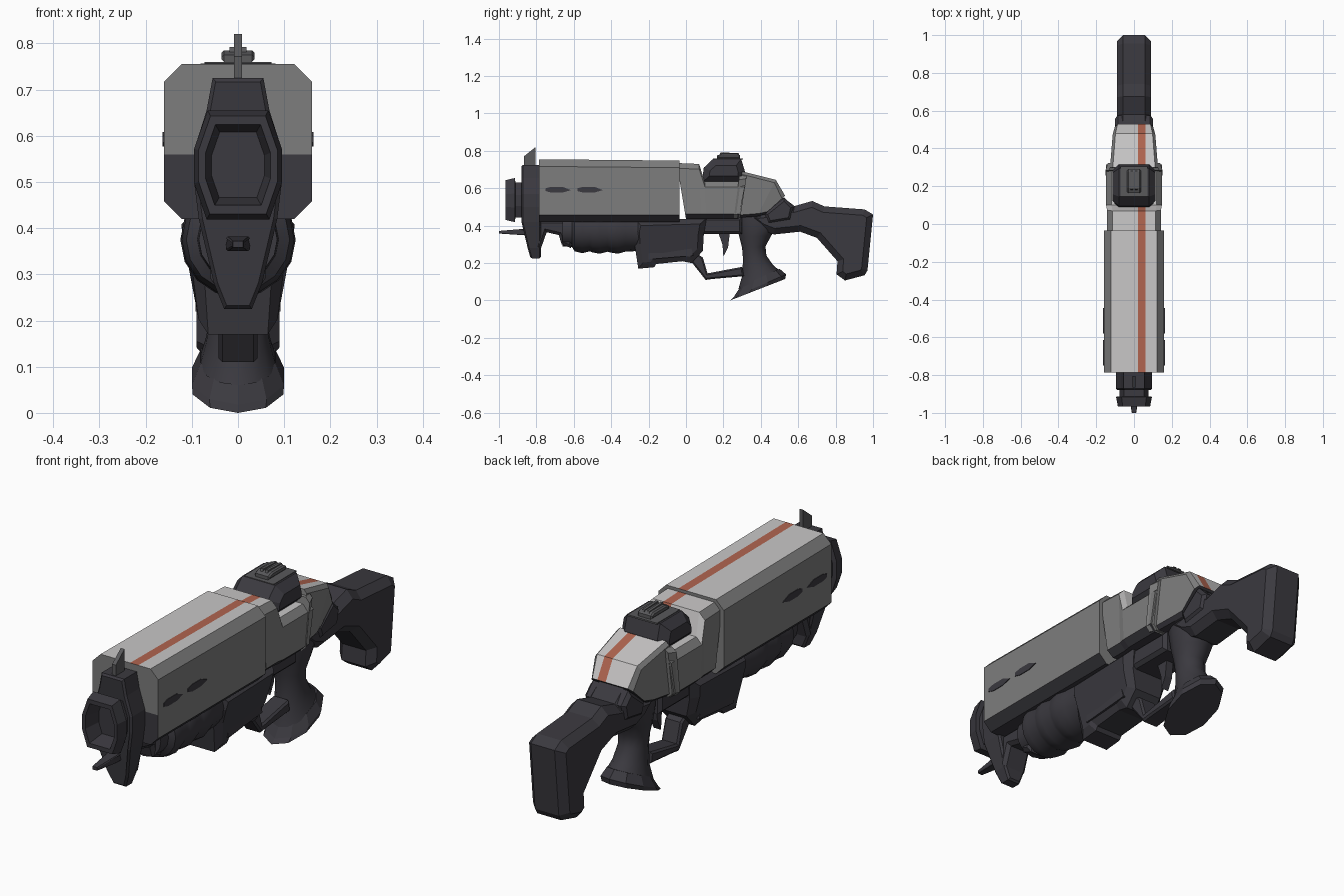
import bpy, bmesh, math
from mathutils import Vector

if "Cube" in bpy.data.objects:
    bpy.data.objects.remove(bpy.data.objects["Cube"])


def material(name, rgb):
    m = bpy.data.materials.new(name)
    m.diffuse_color = (*rgb, 1)
    m.use_nodes = True
    m.node_tree.nodes["Principled BSDF"].inputs["Base Color"].default_value = m.diffuse_color
    return m


MATS = [material("charcoal", (0.043, 0.041, 0.050)),
        material("mid grey", (0.205, 0.205, 0.205)),
        material("light grey", (0.58, 0.57, 0.57)),
        material("rust orange", (0.44, 0.13, 0.08)),
        material("gunmetal", (0.10, 0.10, 0.105))]
DARK, MID, LIGHT, STRIPE, GUN = range(5)
S0, S1 = 0.022, 0.062          # stripe limits in x


def finish(name, bm, mat=DARK, rule=None, smooth=False):
    bmesh.ops.recalc_face_normals(bm, faces=bm.faces)
    bm.normal_update()
    for f in bm.faces:
        f.material_index = rule(f) if rule else mat
    me = bpy.data.meshes.new(name)
    bm.to_mesh(me)
    bm.free()
    for m in MATS:
        me.materials.append(m)
    ob = bpy.data.objects.new(name, me)
    bpy.context.collection.objects.link(ob)
    if smooth:
        bpy.ops.object.select_all(action='DESELECT')
        ob.select_set(True)
        bpy.context.view_layer.objects.active = ob
        bpy.ops.object.shade_smooth_by_angle(angle=math.radians(40))
    return ob


def loft(name, rings, mat=DARK, rule=None, smooth=False, cut=None):
    """Skin a list of closed rings and cap both ends."""
    bm = bmesh.new()
    vs = [[bm.verts.new(p) for p in r] for r in rings]
    n = len(vs[0])
    for a, b in zip(vs, vs[1:]):
        for i in range(n):
            j = (i + 1) % n
            bm.faces.new((a[i], a[j], b[j], b[i]))
    bm.faces.new(vs[0])
    bm.faces.new(vs[-1])
    if cut is not None:
        bmesh.ops.bisect_plane(bm, geom=bm.verts[:] + bm.edges[:] + bm.faces[:],
                               plane_co=(0, 0, cut), plane_no=(0, 0, 1))
    return finish(name, bm, mat, rule, smooth)


def prism(name, pts, a, b, axis='x', mat=DARK, bevel=0, shape=None):
    """Extrude a (y,z) profile along x, or an (x,z) profile along y."""
    bm = bmesh.new()
    put = (lambda p, d: (d, p[0], p[1])) if axis == 'x' else (lambda p, d: (p[0], d, p[1]))
    lo = [bm.verts.new(put(p, a)) for p in pts]
    hi = [bm.verts.new(put(p, b)) for p in pts]
    caps = [bm.faces.new(lo), bm.faces.new(hi)]
    for i in range(len(pts)):
        j = (i + 1) % len(pts)
        bm.faces.new((lo[i], lo[j], hi[j], hi[i]))
    bmesh.ops.recalc_face_normals(bm, faces=bm.faces)
    if bevel:
        edges = list({e for f in caps for e in f.edges})
        bmesh.ops.bevel(bm, geom=edges, offset=bevel, segments=1, affect='EDGES')
    if shape:
        for v in bm.verts:
            v.co = shape(v.co)
    return finish(name, bm, mat)


def box(name, x, y0, y1, z0, z1, mat=DARK, bevel=0):
    return prism(name, [(y0, z0), (y1, z0), (y1, z1), (y0, z1)], -x, x, 'x', mat, bevel)


def mirror(pts):
    return pts + [(-x, z) for x, z in reversed(pts)]


# ---- plated shells: chamfered sections between a top and a bottom point
def section(top, bot, w, c):
    (yt, zt), (yb, zb) = top, bot
    h = zt - zb
    k = c / h
    outline = [(-w + c, 0), (w - c, 0), (w, k), (w, 1 - k), (w - c, 1),
               (S1, 1), (S0, 1), (-w + c, 1), (-w, 1 - k), (-w, k)]
    return [(x, yb + (yt - yb) * t, zb + h * t) for x, t in outline]


def shell_rule(f):
    n, c = f.normal, f.calc_center_median()
    if n.z > 0.3 and abs(n.x) < 0.3:
        return STRIPE if S0 < c.x < S1 else LIGHT
    if n.z < -0.3 or (n.y < -0.8 and c.z < 0.56):
        return DARK
    return MID


loft("barrel_shroud", [section((y, z), (y, 0.42), 0.16, 0.038)
     for y, z in ((-0.785, 0.755), (-0.035, 0.748))], rule=shell_rule, cut=0.56)
loft("receiver", [section(t, b, w, 0.028) for t, b, w in (
    ((-0.05, 0.735), (0.0, 0.435), 0.142), ((0.07, 0.73), (0.08, 0.435), 0.142),
    ((0.10, 0.635), (0.11, 0.435), 0.148), ((0.32, 0.635), (0.28, 0.435), 0.148))],
    rule=shell_rule)
loft("rear_cover", [section(t, b, w, 0.015) for t, b, w in (
    ((0.30, 0.69), (0.26, 0.44), 0.127), ((0.48, 0.645), (0.38, 0.45), 0.113),
    ((0.53, 0.56), (0.42, 0.46), 0.102))], rule=shell_rule)
loft("rear_cover_lip", [section(t, b, w, 0.02) for t, b, w in (
    ((0.285, 0.665), (0.255, 0.44), 0.152), ((0.325, 0.672), (0.29, 0.44), 0.138))], MID)

# side vents on the shroud
for s in (-1, 1):
    for i, y in enumerate((-0.75, -0.58)):
        pts = [(0, 0.585), (0.03, 0.577), (0.09, 0.577), (0.135, 0.59),
               (0.09, 0.608), (0.03, 0.608), (0, 0.6)]
        prism(f"side_vent_{'lr'[s > 0]}{i}", [(y + p, z) for p, z in pts],
              s * 0.158, s * 0.163)

# ---- rear sight
prism("rear_sight_block", [(0.085, 0.63), (0.095, 0.71), (0.145, 0.757), (0.295, 0.757),
      (0.315, 0.69), (0.31, 0.63)], -0.115, 0.115, bevel=0.035)
box("rear_sight_plate", 0.072, 0.145, 0.305, 0.753, 0.76, GUN)
prism("rear_sight_rail", [(0.165, 0.76), (0.165, 0.775), (0.19, 0.785), (0.275, 0.785),
      (0.29, 0.775), (0.29, 0.76)], -0.036, 0.036, mat=GUN, bevel=0.006)
for s in (-1, 1):
    prism(f"rear_sight_blade_{'lr'[s > 0]}", [(0.18, 0.78), (0.185, 0.792), (0.28, 0.788),
          (0.285, 0.78)], s * 0.006, s * 0.018, mat=GUN)

# ---- muzzle and front clamp
OCT = mirror([(0.066, 0.118), (0.095, 0.035), (0.095, -0.04), (0.068, -0.118)])
loft("muzzle", [[(x * s, y, 0.537 + z * s) for x, z in OCT] for y, s in (
    (-0.86, 0.8), (-0.912, 0.8), (-0.915, 1.0), (-0.965, 0.9), (-0.965, 0.74), (-0.89, 0.6))])
prism("front_clamp", mirror([(0.055, 0.725), (0.068, 0.655), (0.095, 0.57), (0.095, 0.5),
      (0.085, 0.42), (0.052, 0.28), (0.03, 0.225)]), -0.88, -0.775, 'y', bevel=0.008,
      shape=lambda c: Vector((c.x, c.y if c.z > 0.4 or c.y > -0.8
                              else c.y + (0.4 - c.z) * 0.28, c.z)))
prism("front_sight", [(-0.865, 0.72), (-0.865, 0.772), (-0.805, 0.82), (-0.805, 0.72)],
      -0.009, 0.009, mat=GUN)
prism("front_spike", [(-1.0, 0.358), (-1.0, 0.372), (-0.88, 0.382), (-0.80, 0.382),
      (-0.80, 0.35), (-0.88, 0.35)], -0.026, 0.026, bevel=0.004,
      shape=lambda c: Vector((c.x * (0.5 if c.y < -0.95 else 1), c.y, c.z)))
prism("clamp_strut", [(-0.80, 0.43), (-0.80, 0.27), (-0.775, 0.28), (-0.745, 0.365),
      (-0.68, 0.35), (-0.665, 0.30), (-0.615, 0.28), (-0.60, 0.33), (-0.59, 0.43)],
      -0.06, 0.06, bevel=0.015)

# ---- ribbed tube under the shroud
RIBS = [(-0.66, 0.085), (-0.61, 0.088), (-0.595, 0.112), (-0.555, 0.122), (-0.515, 0.112),
        (-0.50, 0.118), (-0.46, 0.125), (-0.42, 0.114), (-0.405, 0.118), (-0.365, 0.125),
        (-0.325, 0.114), (-0.25, 0.11)]
loft("ribbed_tube", [[(r * math.cos(i * math.pi / 8), y, 0.375 + r * math.sin(i * math.pi / 8))
     for i in range(16)] for y, r in RIBS], smooth=True)


# ---- fore body, narrowing downwards
def narrow(c):
    k = min(1, max(0.7, 0.7 + (c.z - 0.26) * 2.4))
    return Vector((c.x * k, c.y, c.z))


prism("fore_body", [(-0.265, 0.43), (-0.28, 0.37), (-0.275, 0.30), (-0.255, 0.17),
      (-0.17, 0.178), (-0.16, 0.195), (-0.02, 0.21), (0.03, 0.20), (0.09, 0.265),
      (0.095, 0.35), (0.11, 0.44)], -0.122, 0.122, bevel=0.03, shape=narrow)
box("lower_frame", 0.085, 0.05, 0.30, 0.355, 0.445, bevel=0.015)
for s in (-1, 1):
    prism(f"fore_side_plate_{'lr'[s > 0]}", [(-0.2, 0.22), (-0.2, 0.30), (0.02, 0.31),
          (0.04, 0.24)], s * 0.07, s * 0.092)

# ---- trigger and guard
prism("trigger_guard", [(0.0, 0.22), (0.03, 0.27), (0.09, 0.23), (0.115, 0.145),
      (0.30, 0.18), (0.31, 0.13), (0.14, 0.115), (0.105, 0.11), (0.03, 0.205)],
      -0.042, 0.042, bevel=0.008)
prism("trigger", [(0.17, 0.37), (0.195, 0.30), (0.20, 0.235), (0.225, 0.285),
      (0.235, 0.37)], -0.018, 0.018)


# ---- grip: rings given by front point, rear point and half width
def grip_ring(front, rear, w, n):
    f, r = Vector((0, *front)), Vector((0, *rear))
    c, h = (f + r) / 2, (f - r) / 2
    return [c + h * math.cos(2 * math.pi * i / n) +
            Vector((w * math.sin(2 * math.pi * i / n), 0, 0)) for i in range(n)]


loft("grip", [grip_ring(*a, 14) for a in (
    ((0.28, 0.06), (0.50, 0.16), 0.085), ((0.30, 0.13), (0.465, 0.19), 0.07),
    ((0.305, 0.22), (0.43, 0.24), 0.062), ((0.30, 0.28), (0.425, 0.29), 0.066),
    ((0.285, 0.34), (0.455, 0.345), 0.08), ((0.27, 0.40), (0.49, 0.40), 0.088),
    ((0.26, 0.45), (0.48, 0.45), 0.085))], smooth=True)
loft("grip_base", [grip_ring(*a, 10) for a in (
    ((0.235, 0.0), (0.53, 0.115), 0.103), ((0.255, 0.018), (0.535, 0.14), 0.105),
    ((0.292, 0.075), (0.50, 0.17), 0.085))])

# ---- shoulder stock
prism("stock", [(0.30, 0.46), (0.42, 0.475), (0.515, 0.555), (0.58, 0.505), (0.675, 0.532),
      (0.74, 0.503), (0.955, 0.487), (1.0, 0.46), (0.97, 0.16), (0.955, 0.135),
      (0.85, 0.107), (0.805, 0.14), (0.81, 0.21), (0.70, 0.335), (0.61, 0.368),
      (0.47, 0.353), (0.40, 0.38)], -0.09, 0.09, bevel=0.032)
prism("stock_collar", [(0.42, 0.465), (0.525, 0.55), (0.575, 0.50), (0.56, 0.43), (0.44, 0.41)],
      -0.1, 0.1, bevel=0.015)
